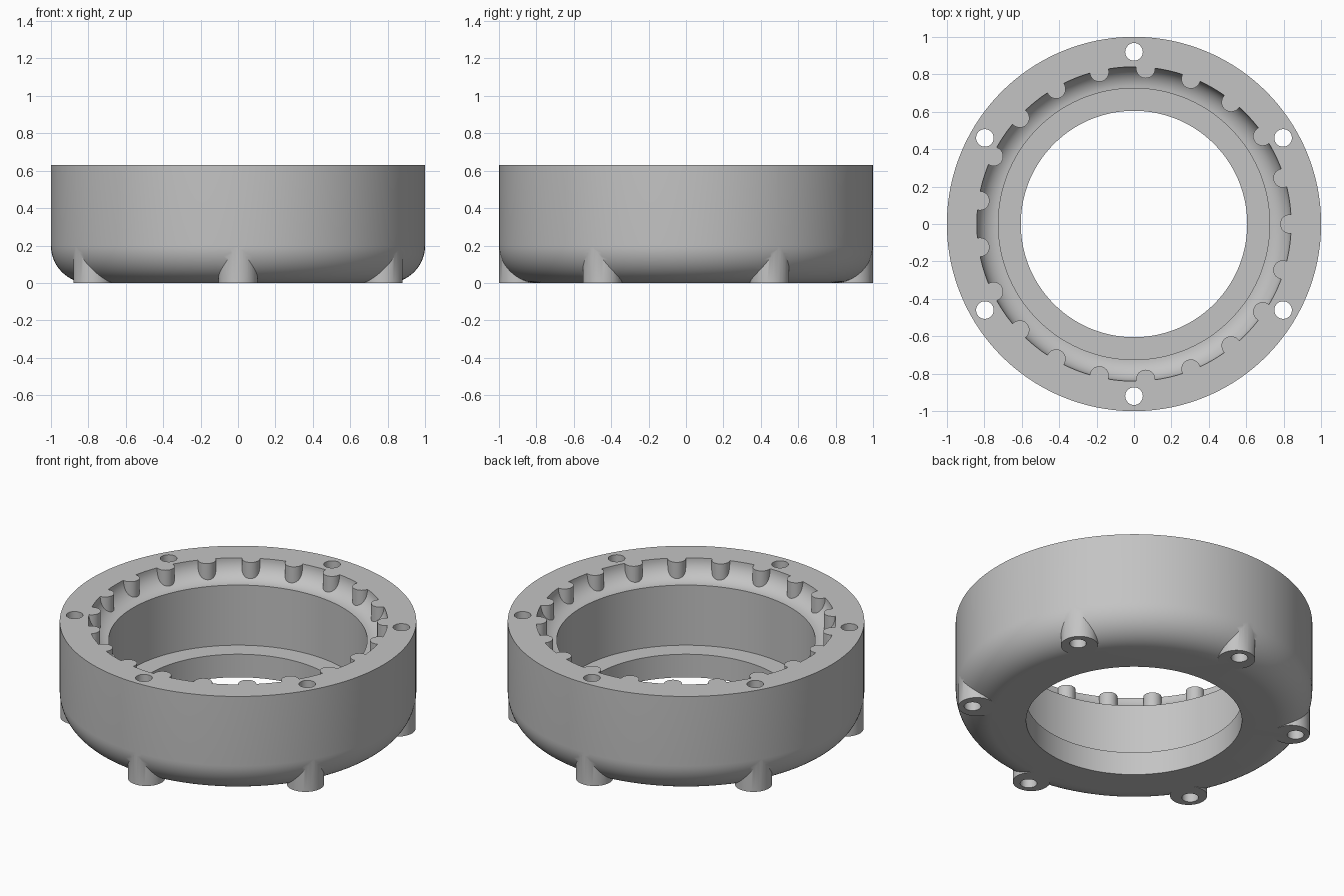
import bpy, bmesh, math
from mathutils import Matrix, Vector

if "Cube" in bpy.data.objects:
    bpy.data.objects.remove(bpy.data.objects["Cube"], do_unlink=True)

HEIGHT = 0.63
EXTRA = 0.05          # overlap trimmed off flush at the end

grey = bpy.data.materials.new("plain grey")
grey.use_nodes = True
colour = (0.55, 0.55, 0.55, 1)
grey.diffuse_color = colour
grey.node_tree.nodes["Principled BSDF"].inputs["Base Color"].default_value = colour


def make_object(name, bm):
    bmesh.ops.recalc_face_normals(bm, faces=bm.faces)
    mesh = bpy.data.meshes.new(name)
    bm.to_mesh(mesh)
    bm.free()
    mesh.materials.append(grey)
    obj = bpy.data.objects.new(name, mesh)
    bpy.context.collection.objects.link(obj)
    return obj


def arc(cx, cz, radius, start, end, steps):
    angles = [math.radians(start + (end - start) * i / steps) for i in range(steps + 1)]
    return [(cx + radius * math.cos(a), cz + radius * math.sin(a)) for a in angles]


def lathe(name, profile, segments):
    bm = bmesh.new()
    verts = [bm.verts.new((r, 0, z)) for r, z in profile]
    edges = [bm.edges.new((v, verts[i - 1])) for i, v in enumerate(verts)]
    bmesh.ops.spin(bm, geom=verts + edges, cent=(0, 0, 0), axis=(0, 0, 1),
                   angle=math.tau, steps=segments)
    bmesh.ops.remove_doubles(bm, verts=bm.verts, dist=0.0001)
    return make_object(name, bm)


def posts(name, count, start, ring, radius, low, high, segments):
    """Upright cylinders spaced evenly around the axis."""
    bm = bmesh.new()
    for i in range(count):
        a = math.radians(start) + math.tau * i / count
        place = Vector((ring * math.cos(a), ring * math.sin(a), (low + high) / 2))
        bmesh.ops.create_cone(bm, cap_ends=True, segments=segments, radius1=radius,
                              radius2=radius, depth=high - low,
                              matrix=Matrix.Translation(place))
    return make_object(name, bm)


def combine(target, tool, operation):
    tool.hide_render = True
    mod = target.modifiers.new(operation.title(), 'BOOLEAN')
    mod.operation = operation
    mod.solver = 'EXACT'
    mod.object = tool
    bpy.ops.object.select_all(action='DESELECT')
    bpy.context.view_layer.objects.active = target
    target.select_set(True)
    bpy.ops.object.modifier_apply(modifier=mod.name)
    bpy.data.objects.remove(tool, do_unlink=True)


# Ring housing: rounded lower edge, stepped bore, concave groove at the top
profile = [(0.605, -EXTRA), (0.8, -EXTRA)]
profile += arc(0.8, 0.2, 0.2, -90, 0, 16)
profile += [(1, HEIGHT + EXTRA), (0.84, HEIGHT + EXTRA)]
profile += arc(0.725, HEIGHT, 0.115, 0, -90, 12)
profile += [(0.725, 0.143), (0.605, 0.143)]
housing = lathe("ring_housing", profile, 160)

# Feet under the rounded edge, and pins around the groove
combine(housing, posts("feet", 6, 30, 0.895, 0.1045, -EXTRA / 2, 0.25, 48), 'UNION')
combine(housing, posts("groove_pins", 21, 0, 0.832, 0.051, 0.48, HEIGHT + EXTRA / 2, 32), 'UNION')

# Bolt holes through rim and feet
combine(housing, posts("bolt_holes", 6, 30, 0.92, 0.047, -0.2, 0.9, 32), 'DIFFERENCE')

# Trim top and bottom flush
bm = bmesh.new()
bmesh.ops.create_cube(bm, size=1, matrix=Matrix.Translation((0, 0, HEIGHT / 2))
                      @ Matrix.Diagonal((3, 3, HEIGHT, 1)))
combine(housing, make_object("trim_block", bm), 'INTERSECT')

bpy.ops.object.shade_smooth_by_angle(angle=math.radians(30))
